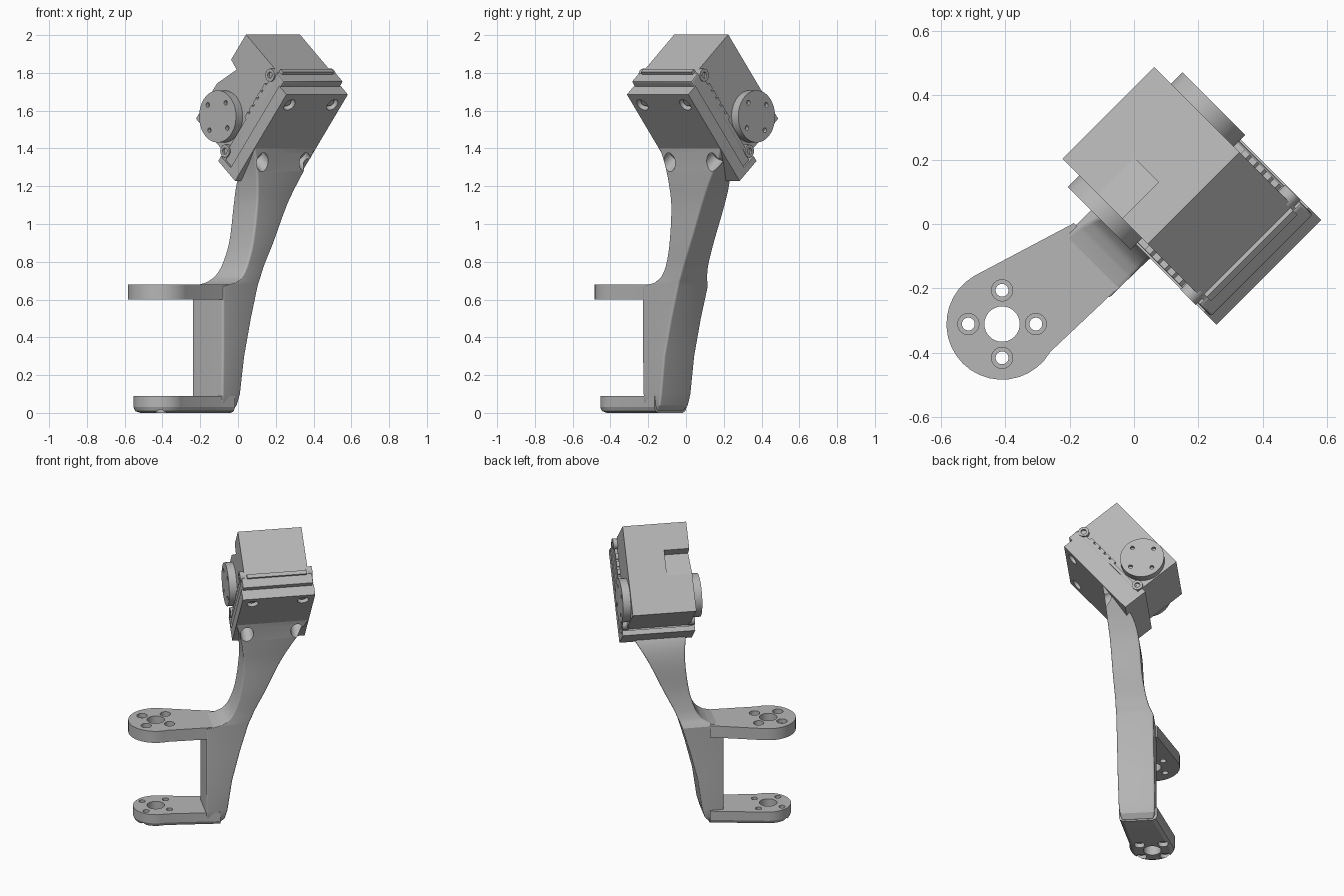
import bpy, bmesh, math
from mathutils import Matrix, Vector

if bpy.data.objects.get("Cube"):
    bpy.data.objects.remove(bpy.data.objects["Cube"])

grey = bpy.data.materials.new("plain grey")
grey.use_nodes = True
grey.diffuse_color = (0.47, 0.47, 0.47, 1)
grey.node_tree.nodes["Principled BSDF"].inputs["Base Color"].default_value = (0.47, 0.47, 0.47, 1)

# Arm frame: X across, Y along the fork, Z up. Servo frame: tilted about Y.
ARM = Matrix.Rotation(math.radians(-45), 4, "Z")
SERVO = ARM @ Matrix.Rotation(math.radians(-50), 4, "Y")
parts = []


def finish(name, bm, frame):
    bmesh.ops.recalc_face_normals(bm, faces=bm.faces)
    bm.transform(frame)
    mesh = bpy.data.meshes.new(name)
    bm.to_mesh(mesh)
    bm.free()
    mesh.materials.append(grey)
    obj = bpy.data.objects.new(name, mesh)
    bpy.context.scene.collection.objects.link(obj)
    parts.append(obj)
    return obj


def box(name, frame, x, y, z, bevel=0):
    bm = bmesh.new()
    size = (x[1] - x[0], y[1] - y[0], z[1] - z[0])
    centre = Vector((x[0] + x[1], y[0] + y[1], z[0] + z[1])) / 2
    bmesh.ops.create_cube(bm, size=1, matrix=Matrix.Translation(centre) @ Matrix.Diagonal((*size, 1)))
    if bevel:
        bmesh.ops.bevel(bm, geom=bm.edges[:], offset=bevel, segments=2, profile=0.5, affect="EDGES")
    return finish(name, bm, frame)


def cylinder(name, frame, centre, radius, depth, axis="Z", sides=32):
    bm = bmesh.new()
    turn = Matrix.Rotation(math.pi / 2, 4, "X") if axis == "Y" else Matrix()
    bmesh.ops.create_cone(bm, cap_ends=True, segments=sides, radius1=radius, radius2=radius,
                          depth=depth, matrix=Matrix.Translation(centre) @ turn)
    return finish(name, bm, frame)


def loft(name, frame, rings):
    bm = bmesh.new()
    rows = [[bm.verts.new(p) for p in ring] for ring in rings]
    n = len(rows[0])
    for low, high in zip(rows, rows[1:]):
        for i in range(n):
            j = (i + 1) % n
            bm.faces.new((low[i], low[j], high[j], high[i]))
    bm.faces.new(rows[0][::-1])
    bm.faces.new(rows[-1])
    return finish(name, bm, frame)


def cut(targets, cutter):
    bpy.context.view_layer.update()
    for target in targets:
        mod = target.modifiers.new("cut", "BOOLEAN")
        mod.operation, mod.solver, mod.object = "DIFFERENCE", "EXACT", cutter
        bpy.context.view_layer.objects.active = target
        bpy.ops.object.modifier_apply(modifier=mod.name)
    parts.remove(cutter)
    bpy.data.objects.remove(cutter)


def rounded_ring(z, y0, y1, x0, x1):
    r = 0.012
    corners = [(x1 - r, y1 - r), (x0 + r, y1 - r), (x0 + r, y0 + r), (x1 - r, y0 + r)]
    return [(cx + r * math.cos(a), cy + r * math.sin(a), z)
            for k, (cx, cy) in enumerate(corners)
            for a in [math.pi / 2 * (k + s / 5) for s in range(6)]]


def smooth_rows(rows, start, steps):
    """Ease the rows from index start onwards with a Hermite curve over height."""
    def slope(i):
        a, b = rows[max(i - 1, start)], rows[min(i + 1, len(rows) - 1)]
        return [(q - p) / (b[0] - a[0]) for p, q in zip(a, b)]
    out = list(rows[:start])
    for i in range(start, len(rows) - 1):
        a, b, sa, sb = rows[i], rows[i + 1], slope(i), slope(i + 1)
        h = b[0] - a[0]
        for k in range(steps):
            t = k / steps
            f = t * t * (3 - 2 * t)
            out.append([p + (q - p) * f + h * (t * (1 - t) ** 2 * m - t * t * (1 - t) * n)
                        if c else p + (q - p) * t
                        for c, (p, q, m, n) in enumerate(zip(a, b, sa, sb))])
    return out + [rows[-1]]


# Swept arm: height, inner and outer reach, left and right side
sections = [
    (0, -.22, -.16, -.1, .07), (.012, -.22, -.125, -.11, .085), (.04, -.22, -.1, -.12, .097),
    (.1, -.22, -.083, -.123, .104), (.3, -.22, -.055, -.123, .108), (.5, -.22, -.005, -.123, .108),
    (.67, -.22, .045, -.125, .108), (.69, -.13, .052, -.115, .109), (.72, -.083, .065, -.1, .11),
    (.78, -.045, .09, -.083, .112), (.9, -.01, .15, -.064, .12), (1.1, .013, .243, -.052, .13),
    (1.22, .005, .312, -.02, .142), (1.32, -.015, .378, .05, .152), (1.4, -.04, .42, .1, .163)]
arm = loft("curved_arm", ARM, [rounded_ring(*s) for s in smooth_rows(sections, 7, 4)])

# Fork plates with a bolt pattern
PIN = (-0.07, -0.51)


def fork(name, radius, z0, z1, soft):
    inset = soft * 0.3
    levels = [(z0, soft), (z0 + inset, inset), (z0 + soft, 0), (z1, 0)] if soft else [(z0, 0), (z1, 0)]
    rings = []
    for z, shrink in levels:
        r = radius - shrink
        arc = [(PIN[0] + r * math.cos(a), PIN[1] - r * math.sin(a), z)
               for a in [math.radians(-15 + 210 * i / 20) for i in range(21)]]
        rings.append(arc + [(-.134 + shrink, -.13, z), (.107 - shrink, -.13, z)])
    plate = loft(name, ARM, rings)
    cut([plate], cylinder("hole", ARM, (*PIN, z0), 0.055, 0.4))
    face = z0 if soft else z1
    for k in range(4):
        a = math.radians(45 + 90 * k)
        spot = (PIN[0] + .105 * math.cos(a), PIN[1] + .105 * math.sin(a))
        cut([plate], cylinder("hole", ARM, (*spot, z0), 0.02, 0.4, sides=20))
        cut([plate], cylinder("hole", ARM, (*spot, face), 0.033, 0.06, sides=20))


fork("lower_fork", 0.143, 0, 0.09, 0.03)
fork("upper_fork", 0.173, 0.6, 0.68, 0)

# Tilted mounting bracket with its end lip
bracket = box("bracket_plate", SERVO, (.952, 1.55), (-.04, .42), (.775, .846))
box("bracket_lip", SERVO, (.952, .985), (-.04, .42), (.84, .94))
for y in (.03, .35):
    cut([bracket], cylinder("hole", SERVO, (1.478, y, .775), .036, .06, sides=24))
    cylinder("bracket_screw", SERVO, (1.478, y, .8), .02, .02, sides=20)
    cut([bracket, arm], cylinder("hole", SERVO, (1.115, y, .7), .042, .2, sides=24))

# Servo body with a wedge notch
body = box("servo_body", SERVO, (1.0, 1.582), (-.014, .39), (.86, 1.231))
wedge = [(1.412, 1.25), (1.395, 1.165), (1.2, 1.25)]
cut([body], loft("notch", SERVO, [[(a, y, c) for a, c in wedge] for y in (-.1, .146)]))

# Servo base flange, end ridge
box("servo_base", SERVO, (.985, 1.585), (-.034, .414), (.84, .91), .008)
box("end_ridge", SERVO, (1.57, 1.6), (.0, .38), (.9, .925))

# Side details, repeated on both sides
for side, wall, out in (("front", -.014, -1), ("back", .39, 1)):
    horn = cylinder(side + "_horn", SERVO, (1.145, wall + out * .025, 1.077), .138, .05, "Y", 40)
    for da, dc in ((.095, 0), (-.095, 0), (0, .095), (0, -.095)):
        cut([horn], cylinder("hole", SERVO, (1.145 + da, wall + out * .05, 1.077 + dc),
                             .013, .04, "Y", 12))
    for a in (1.025, 1.55):
        boss = cylinder(side + "_boss", SERVO, (a, wall + out * .008, .935), .034, .04, "Y", 20)
        cut([boss], cylinder("hole", SERVO, (a, wall + out * .03, .935), .017, .03, "Y", 12))
    box(side + "_rail", SERVO, (1.03, 1.55), sorted((wall - out * .01, wall + out * .018)), (.9, .93))
    for i in range(5):
        a = 1.25 + i * .05
        box(side + "_rib", SERVO, (a, a + .035), sorted((wall - out * .01, wall + out * .018)), (.92, .945))

# Smooth the curves and keep the edges crisp
bpy.ops.object.select_all(action="DESELECT")
for obj in parts:
    obj.select_set(True)
bpy.context.view_layer.objects.active = parts[0]
bpy.ops.object.shade_smooth_by_angle(angle=math.radians(20))
